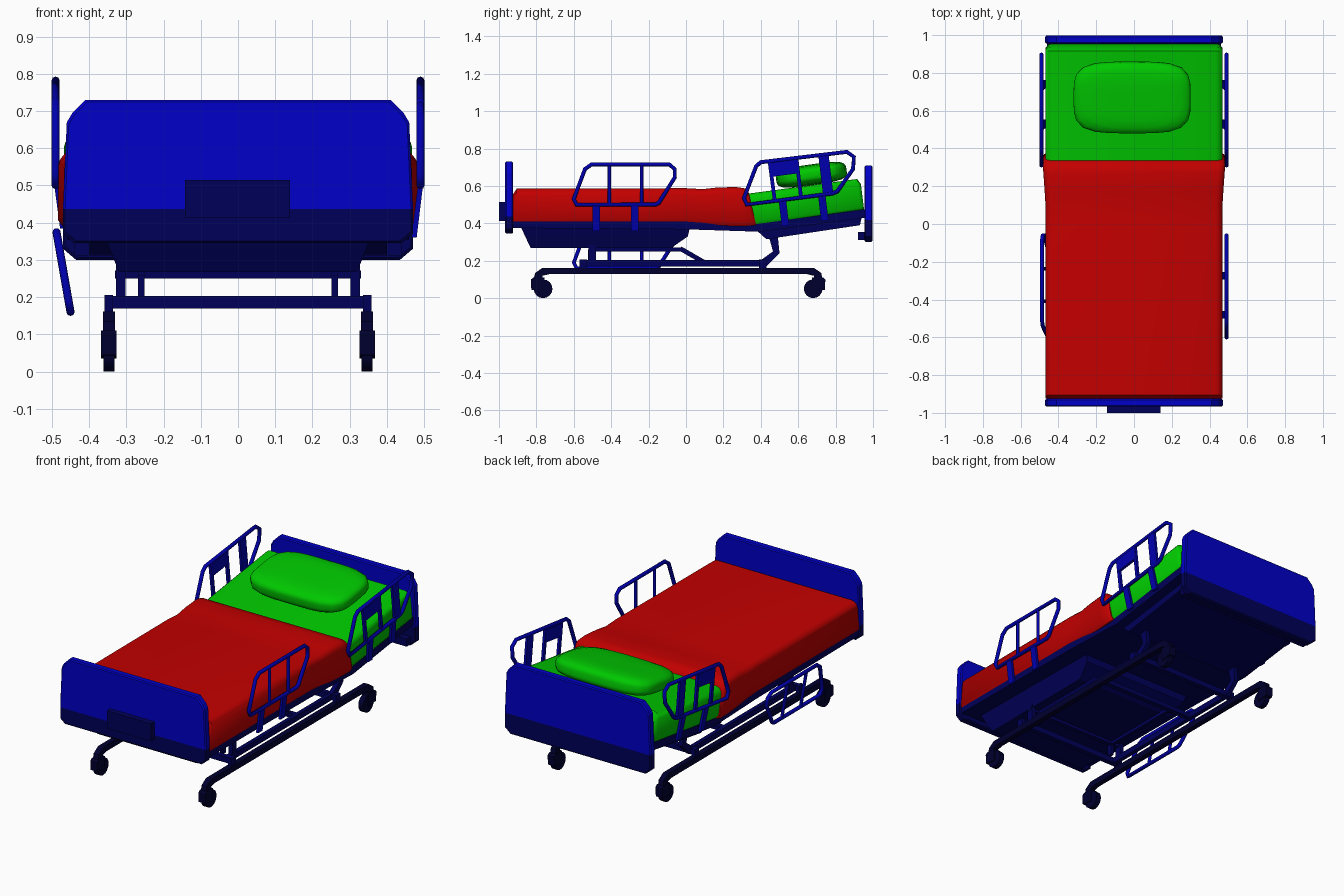
import bpy, bmesh, math
from mathutils import Vector, Matrix

if "Cube" in bpy.data.objects:
    bpy.data.objects.remove(bpy.data.objects["Cube"])


def material(name, r, g, b):
    m = bpy.data.materials.new(name)
    m.diffuse_color = (r, g, b, 1)
    m.use_nodes = True
    m.node_tree.nodes["Principled BSDF"].inputs["Base Color"].default_value = m.diffuse_color
    return m


RED = material("blanket red", 0.55, 0, 0)
GREEN = material("sheet green", 0, 0.58, 0)
BLUE = material("panel blue", 0, 0, 0.58)
RAIL = material("rail blue", 0, 0, 0.42)
DARK = material("frame dark blue", 0, 0, 0.10)
NAVY = material("base navy", 0, 0, 0.03)


def finish(name, bm, mats, angle=30):
    bmesh.ops.recalc_face_normals(bm, faces=bm.faces)
    me = bpy.data.meshes.new(name)
    bm.to_mesh(me)
    bm.free()
    for m in mats:
        me.materials.append(m)
    ob = bpy.data.objects.new(name, me)
    bpy.context.collection.objects.link(ob)
    if angle:
        bpy.ops.object.select_all(action='DESELECT')
        ob.select_set(True)
        bpy.context.view_layer.objects.active = ob
        bpy.ops.object.shade_smooth_by_angle(angle=math.radians(angle))
    return ob


def skin(rings):
    """Closed loft through equal-length rings of 3D points."""
    bm = bmesh.new()
    vs = [[bm.verts.new(p) for p in r] for r in rings]
    n = len(vs[0])
    for a, b in zip(vs, vs[1:]):
        for i in range(n):
            j = (i + 1) % n
            bm.faces.new((a[i], a[j], b[j], b[i]))
    bm.faces.new(vs[0])
    bm.faces.new(vs[-1])
    return bm


def prism_x(name, pts, x0, x1, mat):
    """Side profile (y, z) extruded along x."""
    return finish(name, skin([[(x, y, z) for y, z in pts] for x in (x0, x1)]), [mat], 0)


def box(name, x0, x1, y0, y1, z0, z1, mat):
    return prism_x(name, [(y0, z0), (y1, z0), (y1, z1), (y0, z1)], x0, x1, mat)


def strip(name, p, q, w, x0, x1, mat):
    """Flat bar of width w between two (y, z) points."""
    d = (Vector(q) - Vector(p)).normalized() * (w / 2)
    n = Vector((-d.y, d.x))
    p, q = Vector(p), Vector(q)
    return prism_x(name, [p + n, q + n, q - n, p - n], x0, x1, mat)


def tube(name, pts, r, mat, closed=False):
    cu = bpy.data.curves.new(name, 'CURVE')
    cu.dimensions = '3D'
    cu.bevel_depth = r
    cu.bevel_resolution = 2
    cu.use_fill_caps = True
    sp = cu.splines.new('POLY')
    sp.points.add(len(pts) - 1)
    for s, p in zip(sp.points, pts):
        s.co = (*p, 1)
    sp.use_cyclic_u = closed
    cu.materials.append(mat)
    ob = bpy.data.objects.new(name, cu)
    bpy.context.collection.objects.link(ob)
    bpy.ops.object.select_all(action='DESELECT')
    ob.select_set(True)
    bpy.context.view_layer.objects.active = ob
    bpy.ops.object.convert(target='MESH')
    return ob


# Mattress and blanket: lofted sections (y bottom, y top, z bottom, z top, half width, edge radius)
def section(yb, yt, zb, zt, w, r):
    half = [(w - .015, zb), (w, zb + .02), (w, zt - r), (w - r * .12, zt - r * .6),
            (w - r * .45, zt - r * .2), (w - r, zt)]
    pts = half + [(-x, z) for x, z in reversed(half)]
    return [(x, yb + (yt - yb) * (z - zb) / (zt - zb), z) for x, z in pts]


def soft(name, stations, mat):
    return finish(name, skin([section(*s) for s in stations]), [mat], 50)


soft("blanket", [(-.93, -.925, .405, .555, .455, .03), (-.925, -.905, .40, .585, .468, .035),
                 (0, 0, .40, .588, .468, .035), (.10, .09, .393, .583, .468, .035),
                 (.18, .17, .388, .592, .473, .035), (.29, .27, .386, .594, .48, .035),
                 (.36, .315, .388, .587, .484, .035), (.375, .335, .392, .565, .475, .03)], RED)
soft("head_mattress", [(.32, .29, .385, .553, .468, .035), (.935, .915, .465, .637, .468, .035),
                       (.952, .935, .475, .61, .455, .03)], GREEN)

# Pillow: superellipsoid with slightly tapered short ends
bm = bmesh.new()
bmesh.ops.create_uvsphere(bm, u_segments=32, v_segments=16, radius=1)
tilt = Matrix.Rotation(math.radians(8), 4, 'X')
for v in bm.verts:
    c = v.co
    k = (abs(c.x) ** 4 + abs(c.y) ** 4 + abs(c.z) ** 4) ** .25
    v.co = tilt @ Vector((c.x / k * .31, c.y / k * .19, c.z / k * .055)) + Vector((-.01, .67, .66))
finish("pillow", bm, [GREEN], 50)


# Head and foot boards: two-tone by height
def board(name, half, y0, y1, split):
    pts = half + [(-x, z) for x, z in reversed(half)]
    c = .006
    bm = skin([[(x * .988, y, z + (c if z < split else -c)) for x, z in pts] if e else
               [(x, y, z) for x, z in pts]
               for y, e in ((y0, 1), (y0 + c, 0), (y1 - c, 0), (y1, 1))])
    bmesh.ops.bisect_plane(bm, geom=bm.verts[:] + bm.edges[:] + bm.faces[:],
                           plane_co=(0, 0, split), plane_no=(0, 0, 1))
    for f in bm.faces:
        f.material_index = 0 if f.calc_center_median().z > split else 1
    finish(name, bm, [BLUE, DARK], 0)


board("footboard", [(.44, .345), (.47, .37), (.47, .445), (.46, .67), (.445, .695), (.41, .73)],
      -.967, -.925, .437)
board("headboard", [(.435, .30), (.47, .33), (.47, .425), (.46, .65), (.445, .675), (.41, .71)],
      .955, .997, .417)
box("footboard_control_panel", -.143, .14, -1.0, -.96, .413, .515, DARK)
box("headboard_bumper", -.44, .44, .92, .96, .31, .355, DARK)

# Mattress deck and the pans below it
prism_x("deck", [(-.93, .41), (0, .41), (.37, .395), (.955, .475), (.955, .43), (.40, .355),
                 (0, .368), (-.93, .375)], -.46, .46, DARK)
finish("underside_pan", skin([[(x * w, y, z) for x, y in ((-1, y0), (1, y0), (1, y1), (-1, y1))]
                              for z, w, y0, y1 in ((.375, .36, -.88, .02), (.33, .345, -.86, .01),
                                                   (.268, .32, -.83, -.08))]), [DARK], 0)
prism_x("head_section_pan", [(.38, .36), (.43, .315), (.93, .39), (.94, .435)], -.40, .40, DARK)

# Lift frame: long bars, cross bars, arms
for s in (-1, 1):
    x = .315 * s
    box("lift_frame_bar", x - .012, x + .012, -.56, .42, .17, .203, DARK)
    prism_x("head_lift_arm", [(.40, .17), (.43, .17), (.50, .24), (.49, .34), (.44, .34),
                              (.465, .25), (.40, .203)], x - .013, x + .013, DARK)
    box("foot_lift_post", x - .013, x + .013, -.52, -.48, .19, .285, DARK)
    x = .26 * s
    strip("inner_lift_link", (-.03, .265), (.10, .19), .025, x - .009, x + .009, DARK)
    box("inner_lift_bar", x - .009, x + .009, -.52, -.02, .25, .272, DARK)
    box("inner_lift_post", x - .009, x + .009, -.525, -.495, .19, .26, DARK)
for y in (-.55, .41):
    box("lift_cross_bar", -.34, .34, y - .015, y + .015, .17, .203, DARK)
box("upper_cross_bar", -.33, .33, -.515, -.49, .25, .272, DARK)
box("middle_cross_bar", -.31, .31, .08, .11, .175, .2, DARK)

# Wheeled base
CY = -.042
for s in (-1, 1):
    x = .347 * s
    box("base_bar", x - .016, x + .016, CY - .70, CY + .70, .128, .162, NAVY)
    for y in (-.55, .41):
        box("base_post", x - .011, x + .011, y - .02, y + .02, .15, .206, DARK)
    for e in (-1, 1):
        prism_x("caster_neck", [(CY + e * a, z) for a, z in
                                ((.69, .162), (.725, .162), (.765, .135), (.775, .09),
                                 (.73, .09), (.725, .12), (.69, .128))], x - .016, x + .016, NAVY)
        prism_x("caster_housing", [(CY + e * a, z) for a, z in
                                   ((.715, .035), (.785, .045), (.787, .10), (.775, .11), (.715, .11))],
                x - .021, x + .021, NAVY)
        bm = bmesh.new()
        bmesh.ops.create_cone(bm, cap_ends=True, segments=16, radius1=.05, radius2=.05, depth=.03,
                              matrix=Matrix.Translation((x, CY + e * .722, .05))
                              @ Matrix.Rotation(math.pi / 2, 4, 'Y'))
        finish("caster_wheel", bm, [NAVY], 40)

# Side rails: loops in the (y, z) plane with upright bars
FOOT = [(-.585, .50), (-.60, .53), (-.54, .69), (-.505, .715), (-.09, .715), (-.06, .69),
        (-.06, .645), (-.145, .51), (-.165, .50)]
HEAD = [(.325, .50), (.31, .535), (.375, .705), (.40, .727), (.86, .782), (.898, .755),
        (.893, .69), (.81, .572), (.785, .56)]


def foot_rail(place, prefix):
    tube(prefix + "_loop", [place(y, z) for y, z in FOOT], .011, RAIL, True)
    for y in (-.41, -.237):
        tube(prefix + "_bar", [place(y, .50), place(y, .715)], .009, RAIL)


foot_rail(lambda y, z: (.49, y, z), "right_foot_rail")
foot_rail(lambda y, z: (-.45 - (z - .50) * .175, y, z - .34), "lowered_left_foot_rail")
for y in (-.48, -.275):
    finish("foot_rail_leg", skin([[(x, y + d, z) for x, d in
                                   ((x0, -.02), (x0 + .014, -.02), (x0 + .014, .02), (x0, .02))]
                                  for z, x0 in ((.36, .466), (.50, .483))]), [RAIL], 0)

for s in (-1, 1):
    x = .49 * s
    tube("head_rail_loop", [(x, y, z) for y, z in HEAD], .011, RAIL, True)
    a, b = x - .007, x + .007
    strip("head_rail_bar", (.475, .52), (.447, .73), .02, a, b, RAIL)
    strip("head_rail_bar", (.615, .54), (.59, .75), .02, a, b, RAIL)
    strip("head_rail_wide_bar", (.76, .557), (.735, .765), .055, a, b, RAIL)
    strip("head_rail_control_panel", (.445, .685), (.60, .705), .075, a - .001, b + .001, RAIL)
    for y, z in ((.52, .525), (.73, .555)):
        finish("head_rail_leg", skin([[(s * xx, yy + d, zz) for xx, d in
                                       ((x0, -.02), (x0 + .014, -.02), (x0 + .014, .02), (x0, .02))]
                                      for yy, zz, x0 in ((y + .012, z - .14, .464), (y - .005, z, .483))]),
               [RAIL], 0)
